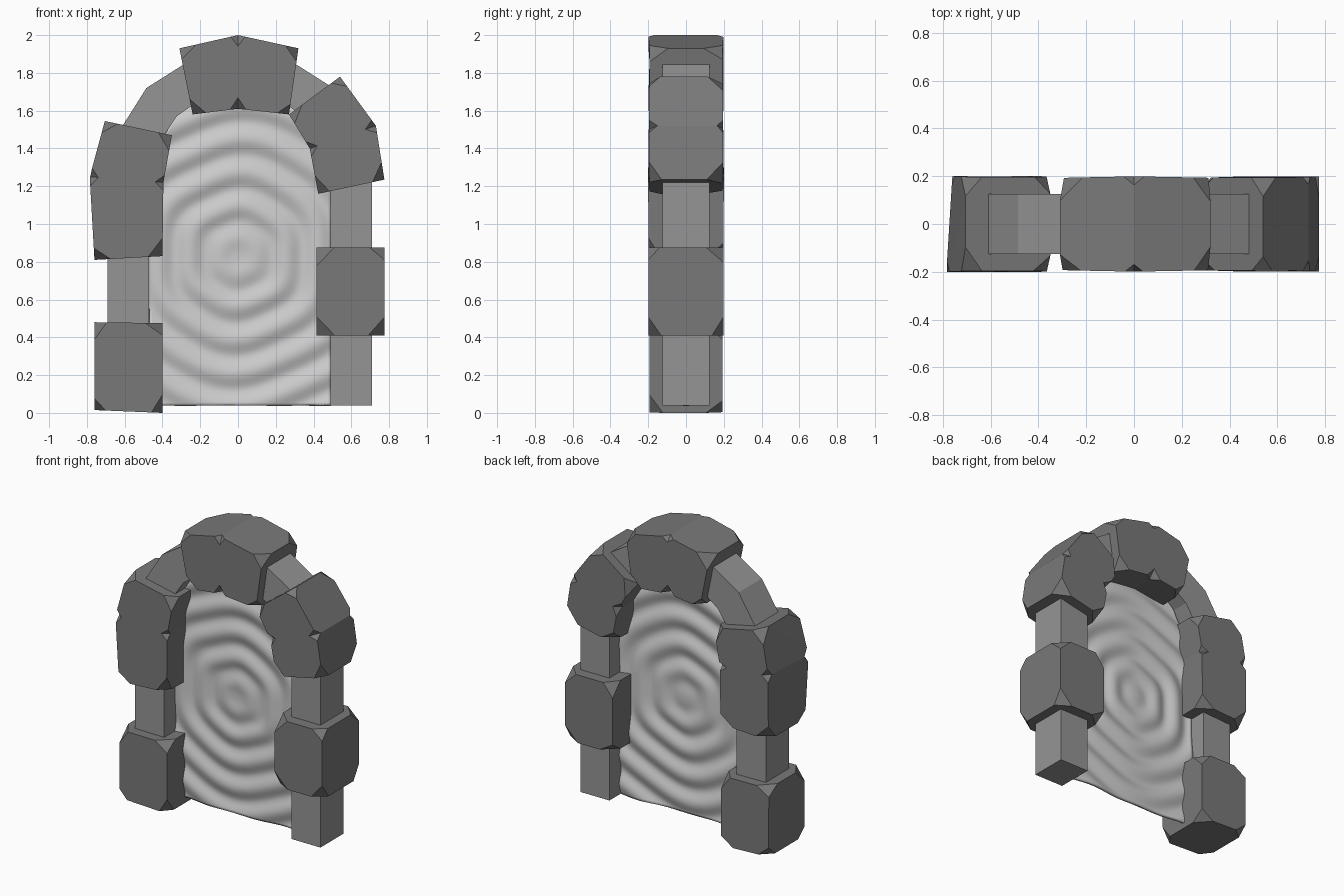
import bpy, bmesh, math, random
from mathutils import Vector

if "Cube" in bpy.data.objects:
    bpy.data.objects.remove(bpy.data.objects["Cube"])

random.seed(4)
CX = 0.01  # arch symmetry line


def grey(name, v):
    m = bpy.data.materials.new(name)
    m.diffuse_color = (v, v, v, 1)
    m.use_nodes = True
    m.node_tree.nodes["Principled BSDF"].inputs["Base Color"].default_value = m.diffuse_color
    return m


STONE, BAND = grey("dark_stone", 0.19), grey("mid_stone", 0.30)


def finish(name, bm, mat=None):
    bmesh.ops.recalc_face_normals(bm, faces=bm.faces)
    me = bpy.data.meshes.new(name)
    bm.to_mesh(me)
    bm.free()
    if mat:
        me.materials.append(mat)
    ob = bpy.data.objects.new(name, me)
    bpy.context.collection.objects.link(ob)
    return ob


# Inner arch band: half profile mirrored about CX
inner = [(0.48, 0.04), (0.48, 1.22), (0.44, 1.41), (0.335, 1.57), (0.18, 1.68), (0, 1.71)]
outer = [(0.70, 0.04), (0.70, 1.22), (0.64, 1.49), (0.495, 1.72), (0.25, 1.875), (0, 1.93)]


def full(half):
    return [(CX - x, z) for x, z in half] + [(CX + x, z) for x, z in half[-2::-1]]


bm = bmesh.new()
rings = []
for (xi, zi), (xo, zo) in zip(full(inner), full(outer)):
    rings.append([bm.verts.new(p) for p in
                  ((xi, -0.125, zi), (xo, -0.125, zo), (xo, 0.125, zo), (xi, 0.125, zi))])
for a, b in zip(rings, rings[1:]):
    for i in range(4):
        j = (i + 1) % 4
        bm.faces.new((a[i], a[j], b[j], b[i]))
bm.faces.new(rings[0])
bm.faces.new(rings[-1])
finish("arch_band", bm, BAND)


# Chipped stones: each pair of stations is a block with its corners cut off
def stone(name, stations, back_shift=0.0):
    n = len(stations)
    corners, cuts = [], []
    for k, (o, i) in enumerate(stations):
        seam = 0 < k < n - 1
        h = random.uniform(0.192, 0.202)
        corners.append([Vector((p[0], y, p[1])) for p, y in
                        ((o, -h), (i, -h), (i, h), (o, h))])
        if seam:
            corners[-1][3].x += back_shift
        lo, hi = (0.03, 0.06) if seam else (0.055, 0.1)
        cuts.append([[random.uniform(lo, hi) for _ in range(3)] for _ in range(4)])

    def toward(a, b, d):
        return a + (b - a).normalized() * d

    bm = bmesh.new()
    for k in range(n - 1):
        piece, ends = bmesh.new(), {}
        for s, t in ((k, k + 1), (k + 1, k)):
            ends[s] = []
            for c in range(4):
                p, d = corners[s][c], cuts[s][c]
                for q, cut in ((corners[s][c ^ 1], d[0]), (corners[s][3 - c], d[1])):
                    ends[s].append(piece.verts.new(toward(p, q, cut)))
                piece.verts.new(toward(p, corners[t][c], d[2]))
        bmesh.ops.convex_hull(piece, input=piece.verts[:])
        # open the hidden joint between neighbouring blocks
        for s in ends:
            if 0 < s < n - 1:
                hidden = [f for f in piece.faces if all(v in ends[s] for v in f.verts)]
                bmesh.ops.delete(piece, geom=hidden, context='FACES_ONLY')
        tmp = bpy.data.meshes.new("tmp")
        piece.to_mesh(tmp)
        piece.free()
        bm.from_mesh(tmp)
        bpy.data.meshes.remove(tmp)
    bmesh.ops.remove_doubles(bm, verts=bm.verts, dist=0.0005)
    bmesh.ops.dissolve_limit(bm, angle_limit=math.radians(3), verts=bm.verts, edges=bm.edges)
    finish(name, bm, STONE)


# (outer point, inner point) stations in x, z
stone("left_base_stone", [((-0.76, 0.015), (-0.40, 0.0)), ((-0.76, 0.48), (-0.40, 0.475))])
stone("left_shoulder_stone", [((-0.76, 0.81), (-0.40, 0.83)),
                              ((-0.785, 1.25), (-0.395, 1.22)),
                              ((-0.705, 1.545), (-0.35, 1.47))], 0.025)
stone("keystone", [((-0.31, 1.93), (-0.24, 1.58)),
                   ((0.0, 2.0), (0.0, 1.61)),
                   ((0.32, 1.93), (0.27, 1.58))])
stone("right_shoulder_stone", [((0.54, 1.78), (0.27, 1.58)),
                               ((0.73, 1.52), (0.38, 1.40)),
                               ((0.775, 1.235), (0.425, 1.16))])
stone("right_middle_stone", [((0.775, 0.875), (0.415, 0.875)), ((0.775, 0.41), (0.415, 0.41))])


# Rippled portal sheet filling the opening
def half_width(z):
    for (x0, z0), (x1, z1) in zip(inner, inner[1:]):
        if z <= z1:
            return x0 + (x1 - x0) * (z - z0) / (z1 - z0)
    return 0.0


bm = bmesh.new()
NX, NZ = 64, 110
grid = []
for r in range(NZ + 1):
    z = 0.04 + (1.70 - 0.04) * r / NZ
    w = half_width(z)
    row = []
    for c in range(NX + 1):
        x = CX + w * (2 * c / NX - 1)
        dx, dz = x, z - 0.83
        ang = math.atan2(dz, dx)
        d = math.hypot(dx, dz)
        # rings wobble away from the centre and flatten towards it
        d *= 1 + min(1, d / 0.2) * (0.025 * math.cos(6 * ang + 0.3) + 0.015 * math.sin(4 * ang + 1))
        amp = 0.011 * min(1, 0.2 + d / 0.3)
        y = amp * math.cos(2 * math.pi * d / 0.175)
        row.append(bm.verts.new((x, y, z)))
    grid.append(row)
for r in range(NZ):
    for c in range(NX):
        f = bm.faces.new((grid[r][c], grid[r][c + 1], grid[r + 1][c + 1], grid[r + 1][c]))
        f.smooth = True
portal = finish("portal_ripples", bm)
solid = portal.modifiers.new("thickness", 'SOLIDIFY')
solid.thickness = 0.02
solid.offset = 0
